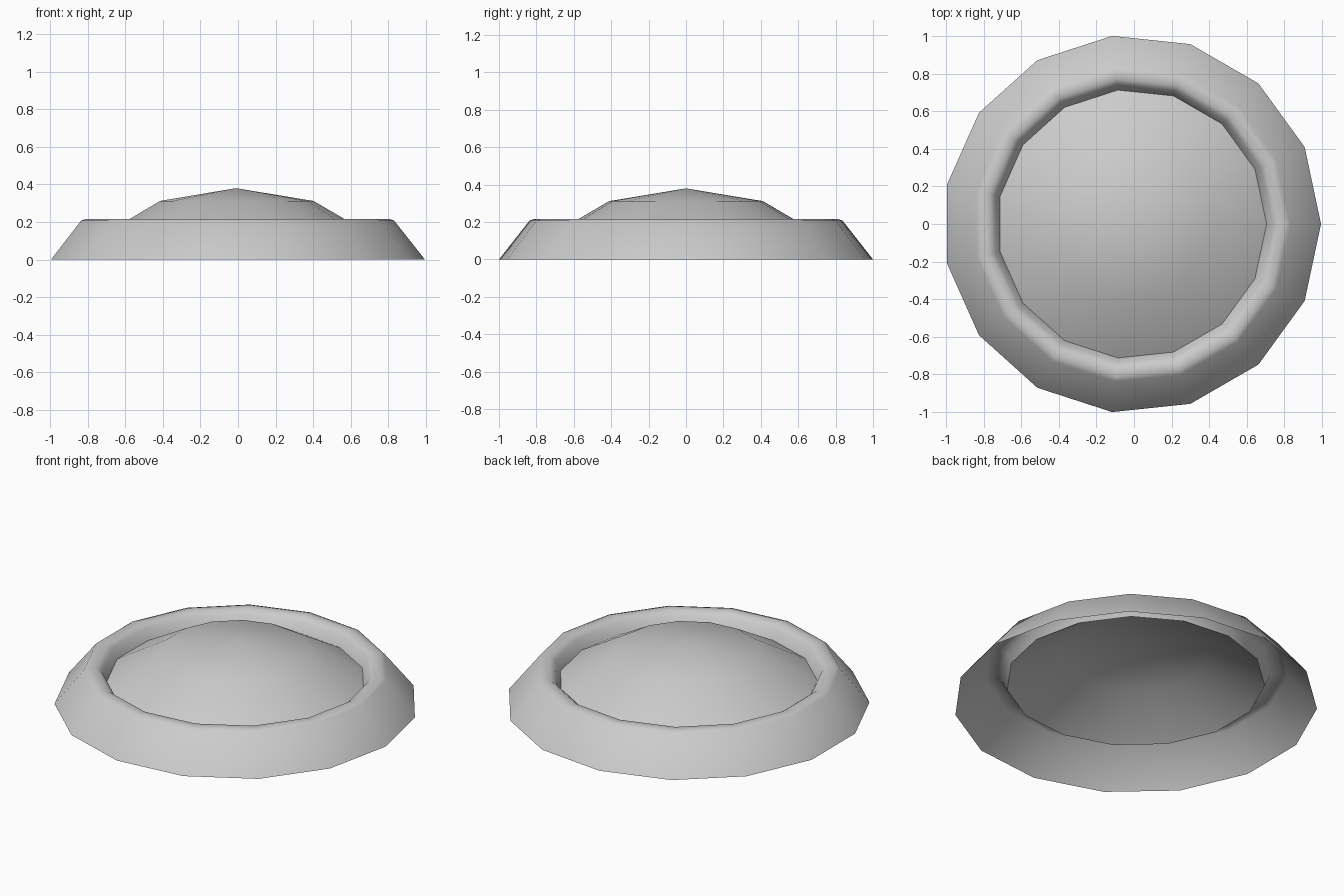
import bpy, bmesh
from math import cos, sin, tau

if "Cube" in bpy.data.objects:
    bpy.data.objects.remove(bpy.data.objects["Cube"])

SIDES = 15
SHIFT = -0.011  # odd-sided outline, centred by its bounds


def lathe(name, profile):
    """Revolve (radius, z) points; radius 0 makes a single pole."""
    bm = bmesh.new()
    rings = []
    for r, z in profile:
        if r == 0:
            rings.append([bm.verts.new((SHIFT, 0, z))] * SIDES)
        else:
            rings.append([bm.verts.new((SHIFT + r * cos(tau * i / SIDES),
                                        r * sin(tau * i / SIDES), z))
                          for i in range(SIDES)])
    for a, b in zip(rings, rings[1:]):
        for i in range(SIDES):
            j = (i + 1) % SIDES
            quad = list(dict.fromkeys((a[i], a[j], b[j], b[i])))
            bm.faces.new(quad).smooth = True
    mesh = bpy.data.meshes.new(name)
    bm.to_mesh(mesh)
    bm.free()
    obj = bpy.data.objects.new(name, mesh)
    bpy.context.collection.objects.link(obj)
    return obj


# Open-bottomed flared rim: outer slope, rounded crest, inner wall
lathe("flared_rim", [(1.0055, 0), (0.842, 0.207), (0.815, 0.217),
                     (0.774, 0.217), (0.745, 0.195), (0.716, 0.135)])

# Shallow dome inside the rim, hollow below
lathe("dome", [(0.716, 0.135), (0.413, 0.312), (0, 0.38)])
